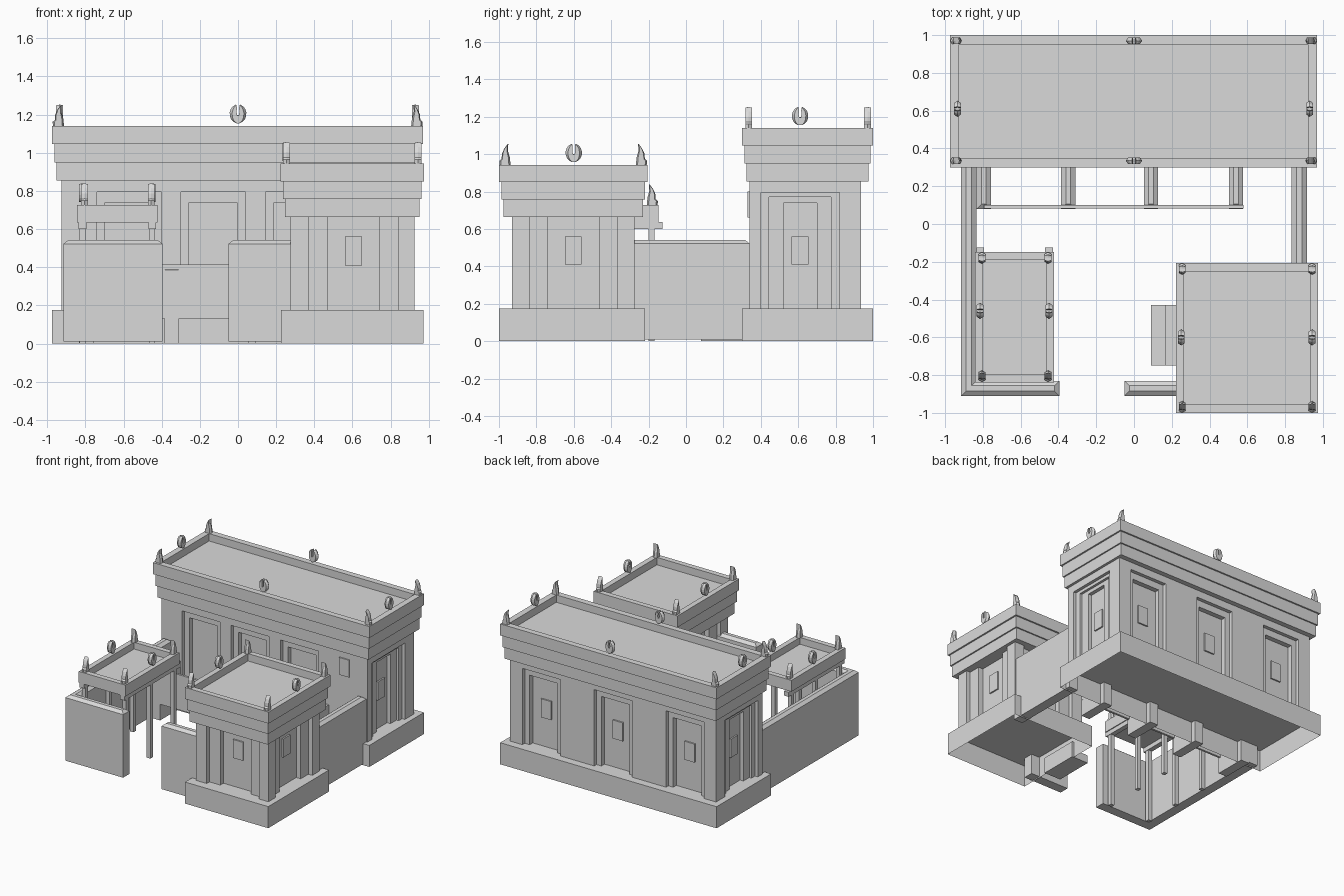
import bpy, bmesh
from math import cos, sin, radians
from mathutils import Vector

if "Cube" in bpy.data.objects:
    bpy.data.objects.remove(bpy.data.objects["Cube"])

STONE = (0.7, 0.7, 0.7, 1)
stone = bpy.data.materials.new("grey stone")
stone.use_nodes = True
stone.diffuse_color = STONE
stone.node_tree.nodes["Principled BSDF"].inputs["Base Color"].default_value = STONE


def finish(bm, name):
    bmesh.ops.recalc_face_normals(bm, faces=bm.faces)
    mesh = bpy.data.meshes.new(name)
    bm.to_mesh(mesh)
    bm.free()
    mesh.materials.append(stone)
    ob = bpy.data.objects.new(name, mesh)
    bpy.context.collection.objects.link(ob)
    return ob


def box_bm(x, y, z):
    bm = bmesh.new()
    bmesh.ops.create_cube(bm, size=1)
    for v in bm.verts:
        v.co = Vector([lo + (hi - lo) * (c + 0.5) for c, (lo, hi) in zip(v.co, (x, y, z))])
    return bm


def face_along(bm, sign):
    bm.normal_update()
    return next(f for f in bm.faces if f.normal.z * sign > 0.9)


def box(name, x, y, z):
    return finish(box_bm(x, y, z), name)


def open_base(name, x, y, z):
    bm = box_bm(x, y, z)
    bmesh.ops.delete(bm, geom=[face_along(bm, -1)], context="FACES_ONLY")
    return finish(bm, name)


def parapet_roof(name, x, y, z, rim, depth):
    bm = box_bm(x, y, z)
    top = face_along(bm, 1)
    bmesh.ops.inset_region(bm, faces=[top], thickness=rim)
    inner = bmesh.ops.extrude_discrete_faces(bm, faces=[top])["faces"][0]
    for v in inner.verts:
        v.co.z -= depth
    return finish(bm, name)


def ridged_wall(name, x, y, z, rise=0.02):
    # wall capped by a narrow hipped ridge
    bm = box_bm(x, y, z)
    top = face_along(bm, 1)
    bmesh.ops.inset_region(bm, faces=[top], thickness=0.036)
    for v in top.verts:
        v.co.z += rise
    return finish(bm, name)


def cut(ob, x, y, z):
    cutter = box("cutter", x, y, z)
    cutter.hide_render = True
    mod = ob.modifiers.new("niche", "BOOLEAN")
    mod.operation, mod.solver, mod.object = "DIFFERENCE", "EXACT", cutter
    bpy.context.view_layer.objects.active = ob
    bpy.ops.object.modifier_apply(modifier=mod.name)
    bpy.data.objects.remove(cutter)


def niche(ob, axis, wall, out, centre, steps, window=True):
    # stepped recess; each step is (half width, top height, depth)
    def span(half, near, far):
        along = (centre - half, centre + half)
        across = tuple(sorted((wall + out * near, wall + out * far)))
        return (across, along) if axis == "x" else (along, across)
    for half, top, depth in steps:
        cut(ob, *span(half, 0.05, -depth), (BASE, top))
    if window:
        deep = steps[-1][2]
        box(ob.name + "_window", *span(0.045, -deep - 0.01, -deep + 0.012), (0.41, 0.56))


def prism(name, outline, place, thick=0.018):
    # rounded plate: full outline in the middle, smaller on both sides
    n = len(outline)
    mu = sum(p[0] for p in outline) / n
    bm = bmesh.new()
    rings = []
    for off, s in ((-thick, 0.7), (0, 1), (thick, 0.7)):
        rings.append([bm.verts.new(place(mu + (u - mu) * s, off, w * (0.9 + 0.1 * s)))
                      for u, w in outline])
    for a, b in zip(rings, rings[1:]):
        for i in range(n):
            bm.faces.new((a[i], a[(i + 1) % n], b[(i + 1) % n], b[i]))
    bm.faces.new(rings[0])
    bm.faces.new(rings[-1])
    return finish(bm, name)


# ornament outlines: a ring open at the top, and a single corner horn
ring_outer = [(0.044 * cos(radians(a)), 0.064 + 0.05 * sin(radians(a))) for a in range(-255, 76, 22)]
CRESCENT = ring_outer + [(0.008, 0.095), (0.011, 0.075), (0.006, 0.058),
                         (-0.006, 0.058), (-0.011, 0.075), (-0.008, 0.095)]
HORN = [(0, 0), (0.058, 0), (0.06, 0.022), (0.048, 0.032), (0.046, 0.06),
        (0.033, 0.088), (0.012, 0.112), (0.014, 0.075), (0.004, 0.04)]


def ornament(name, outline, pos, axis, flip=1):
    px, py, pz = pos
    def place(u, t, w):
        return (px + flip * u, py + t, pz + w) if axis == "x" else (px + t, py + flip * u, pz + w)
    prism(name, outline, place)


def corner_horns(name, xs, ys, z, axis):
    for x, sx in zip(xs, (-1, 1)):
        for y, sy in zip(ys, (-1, 1)):
            ornament(name, HORN, (x, y, z), axis, sx if axis == "x" else sy)


def cornice(name, x, y, levels, insets, rim):
    # stacked tiers widening upward, with a sunken roof on the last
    for i, inset in enumerate(insets):
        args = ((x[0] + inset, x[1] - inset), (y[0] + inset, y[1] - inset), (levels[i], levels[i + 1]))
        if i == len(insets) - 1:
            parapet_roof(name + "_roof", *args, rim, 0.06)
        else:
            box(name + "_cornice", *args)


BASE = 0.175
DOOR = [(0.17, 0.795, 0.03), (0.126, 0.74, 0.07)]
SIDE = [(0.21, 0.795, 0.025), (0.165, 0.77, 0.045), (0.09, 0.74, 0.075)]
TALL = [(0.235, 0.664, 0.035), (0.137, 0.664, 0.075)]

# main hall
open_base("hall_base", (-0.975, 0.97), (0.3, 1.0), (0, BASE))
hall = box("hall_walls", (-0.925, 0.925), (0.34, 0.935), (BASE, 0.86))
for cx in (-0.57, -0.13, 0.315):
    niche(hall, "y", 0.34, -1, cx, DOOR, False)
for cx in (-0.645, 0, 0.645):
    niche(hall, "y", 0.935, 1, cx, DOOR)
for side in (-1, 1):
    niche(hall, "x", side * 0.925, side, 0.61, SIDE)
box("hall_front_window", (0.675, 0.765), (0.33, 0.35), (0.66, 0.8))
cornice("hall", (-0.975, 0.97), (0.3, 1.0), (0.855, 0.95, 1.047, 1.14), (0.024, 0.013, 0), 0.07)
corner_horns("hall_horn", (-0.912, 0.908), (0.335, 0.97), 1.14, "x")
for y in (0.335, 0.97):
    ornament("hall_crescent", CRESCENT, (0, y, 1.14), "x")
for x in (-0.935, 0.93):
    ornament("hall_crescent", CRESCENT, (x, 0.61, 1.14), "y")

# gate tower
open_base("tower_base", (0.225, 0.972), (-1.0, -0.22), (0, BASE))
tower = box("tower_walls", (0.275, 0.925), (-0.93, -0.275), (BASE, 0.67))
niche(tower, "y", -0.93, -1, 0.605, TALL)
niche(tower, "y", -0.275, 1, 0.605, TALL)
niche(tower, "x", 0.925, 1, -0.603, TALL)
niche(tower, "x", 0.275, -1, -0.603, TALL, False)
cornice("tower", (0.222, 0.975), (-1.0, -0.207), (0.664, 0.757, 0.85, 0.943), (0.024, 0.013, 0), 0.062)
corner_horns("tower_horn", (0.255, 0.943), (-0.938, -0.268), 0.943, "y")
for x in (0.25, 0.943):
    ornament("tower_crescent", CRESCENT, (x, -0.6, 0.943), "y")
for i in range(2):
    box("tower_step", (0.09 + 0.075 * i, 0.24), (-0.75, -0.43), (0, 0.065 * (i + 1)))

# courtyard walls
WALL = (0.01, 0.522)
ridged_wall("left_court_wall", (-0.915, -0.835), (-0.91, 0.34), WALL)
ridged_wall("front_wall_near_pavilion", (-0.915, -0.395), (-0.91, -0.83), WALL)
ridged_wall("front_wall_near_tower", (-0.05, 0.3), (-0.91, -0.83), WALL)
ridged_wall("right_court_wall", (0.835, 0.915), (-0.3, 0.34), WALL)

# low screen with piers in front of the hall
for x in (-0.795, -0.348, 0.09, 0.54):
    ridged_wall("screen_pier", (x - 0.038, x + 0.038), (0.08, 0.34), (0, 0.385), 0.018)
box("screen_panel", (-0.795, 0.58), (0.083, 0.1), (0.13, 0.415))

# open pavilion on slender posts
for x in (-0.815, -0.45):
    box("pavilion_beam", (x - 0.02, x + 0.02), (-0.84, -0.125), (0.6, 0.637))
    for y in (-0.8, -0.49, -0.185):
        box("pavilion_post", (x - 0.016, x + 0.016), (y - 0.016, y + 0.016), (0, 0.605))
    ornament("pavilion_crescent", CRESCENT, (x, -0.46, 0.727), "y")
parapet_roof("pavilion_roof", (-0.843, -0.423), (-0.84, -0.148), (0.635, 0.727), 0.06, 0.055)
corner_horns("pavilion_horn", (-0.805, -0.455), (-0.775, -0.21), 0.727, "y")
